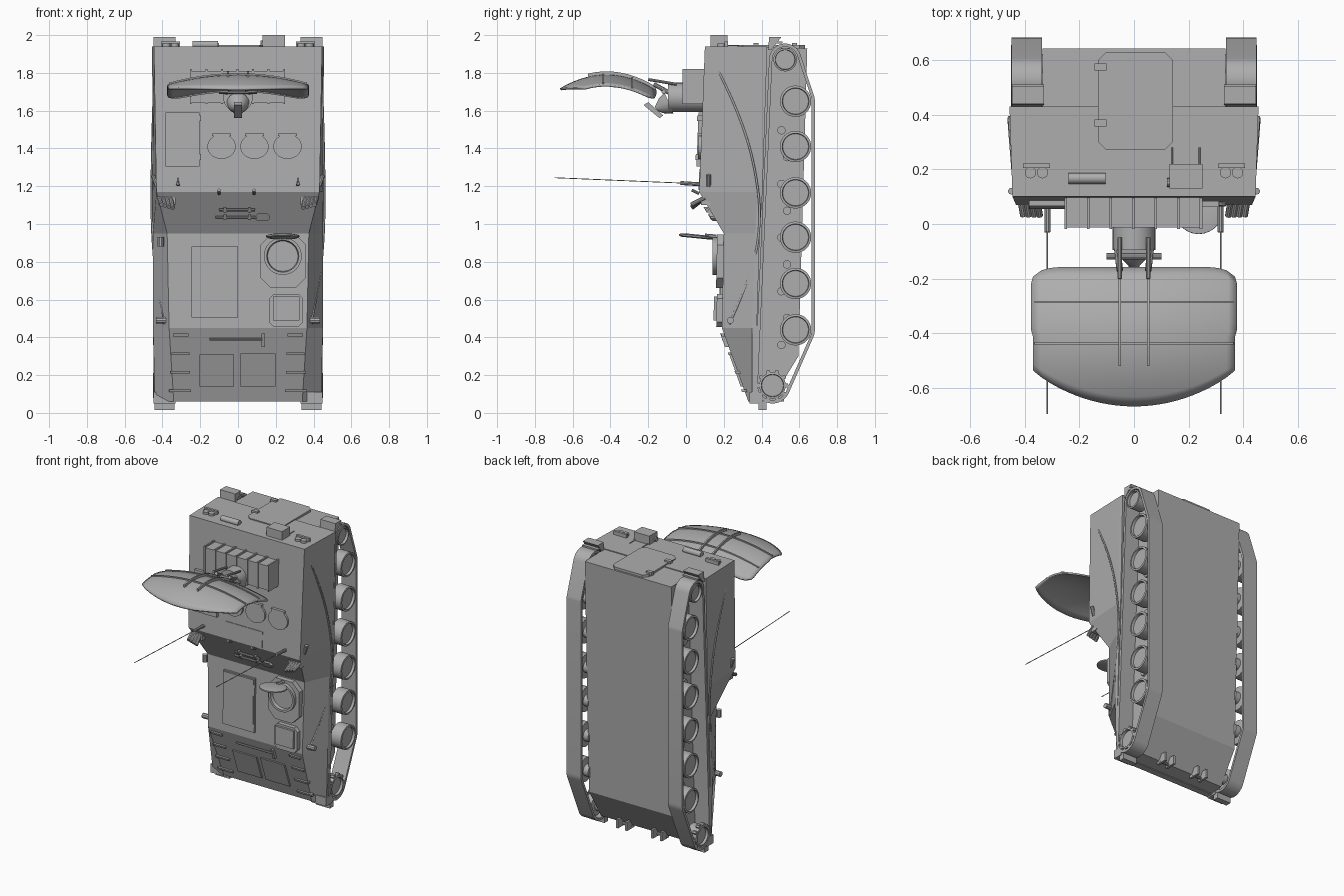
import bpy, bmesh, math
from mathutils import Vector

if "Cube" in bpy.data.objects:
    bpy.data.objects.remove(bpy.data.objects["Cube"])

grey = bpy.data.materials.new("primer_grey")
grey.use_nodes = True
COLOUR = (0.42, 0.42, 0.42, 1)
grey.diffuse_color = COLOUR
grey.node_tree.nodes["Principled BSDF"].inputs["Base Color"].default_value = COLOUR


def finish(name, bm, smooth=False):
    bmesh.ops.recalc_face_normals(bm, faces=bm.faces)
    me = bpy.data.meshes.new(name)
    bm.to_mesh(me)
    bm.free()
    me.materials.append(grey)
    ob = bpy.data.objects.new(name, me)
    bpy.context.collection.objects.link(ob)
    if smooth:
        bpy.ops.object.select_all(action='DESELECT')
        ob.select_set(True)
        bpy.context.view_layer.objects.active = ob
        bpy.ops.object.shade_smooth_by_angle(angle=math.radians(35))
    return ob


def loft(name, rings, smooth=False, closed=False):
    """Skin a list of equal point rings, capped unless closed."""
    bm = bmesh.new()
    vs = [[bm.verts.new(p) for p in r] for r in rings]
    n = len(vs[0])
    pairs = list(zip(vs, vs[1:])) + ([(vs[-1], vs[0])] if closed else [])
    for a, b in pairs:
        for i in range(n):
            j = (i + 1) % n
            bm.faces.new((a[i], a[j], b[j], b[i]))
    if not closed:
        bm.faces.new(vs[0])
        bm.faces.new(vs[-1])
    return finish(name, bm, smooth)


def box(name, x0, x1, y0, y1, z0, z1):
    ring = lambda z: [(x0, y0, z), (x1, y0, z), (x1, y1, z), (x0, y1, z)]
    return loft(name, [ring(z0), ring(z1)])


def turned(name, start, end, profile, n=24):
    """Lathe along start-end; profile holds (fraction, radius)."""
    a, b = Vector(start), Vector(end)
    q = (b - a).to_track_quat('Z', 'Y')
    rings = [[a.lerp(b, t) + q @ Vector((r * math.cos(k * math.tau / n), r * math.sin(k * math.tau / n), 0))
              for k in range(n)] for t, r in profile]
    return loft(name, rings, True)


def rod(name, a, b, r, n=10):
    return turned(name, a, b, [(0, r), (1, r)], n)


# Hull stations: z, roof y, roof half width, side half width, side lower y
STATIONS = [(0.06, 0.33, 0.34, 0.44, 0.375), (0.45, 0.19, 0.365, 0.45, 0.375), (0.95, 0.2, 0.375, 0.45, 0.39),
            (1.17, 0.07, 0.432, 0.45, 0.405), (1.94, 0.1, 0.445, 0.455, 0.43)]


def roof(z):
    for a, b in zip(STATIONS, STATIONS[1:]):
        if z <= b[0]:
            return a[1] + (b[1] - a[1]) * (z - a[0]) / (b[0] - a[0])
    return STATIONS[-1][1]


def plate(name, pts, h):
    """Outline of (x, z) points laid on the roof with height h."""
    return loft(name, [[(x, roof(z) + d, z) for x, z in pts] for d in (0.012, -h)])


def rect(x0, x1, z0, z1, c=0.0):
    if not c:
        return [(x0, z0), (x1, z0), (x1, z1), (x0, z1)]
    return [(x0 + c, z0), (x1 - c, z0), (x1, z0 + c), (x1, z1 - c),
            (x1 - c, z1), (x0 + c, z1), (x0, z1 - c), (x0, z0 + c)]


def disc(cx, cz, rx, rz, n=28):
    return [(cx + rx * math.cos(k * math.tau / n), cz + rz * math.sin(k * math.tau / n)) for k in range(n)]


# Upper and lower hull
loft("upper_hull", [[(-wr, y, z), (wr, y, z), (ws, ys - 0.025, z), (ws, ys, z), (-ws, ys, z), (-ws, ys - 0.025, z)]
                    for z, y, wr, ws, ys in STATIONS])
belly = [(0.34, 0.06), (0.46, 0.08), (0.595, 0.3), (0.642, 1.93), (0.4, 1.935)]
loft("lower_hull", [[(x, y, z) for y, z in belly] for x in (-0.335, 0.335)])

# Running gear: y, z, wheel radius
WHEELS = [(0.458, 0.145, 0.07), (0.525, 1.87, 0.062)] + [(0.58, z, 0.083) for z in (0.44, 0.685, 0.93, 1.165, 1.41, 1.65)]
LINKS = [(0.458, 0.145, 0.095), (0.525, 1.87, 0.085), (0.58, 0.44, 0.102), (0.58, 1.65, 0.102)]
for s, side in ((-1, "right"), (1, "left")):
    for i, (y, z, r) in enumerate(WHEELS):
        turned(f"{side}_wheel_{i}", (s * 0.325, y, z), (s * 0.448, y, z),
               [(0, r * 0.5), (0.3, r * 0.5), (0.35, r), (1, r), (1.02, r * 0.85), (0.88, r * 0.82), (0.88, r * 0.3)], 32)
    rings = []
    for k in range(96):
        a = k * math.tau / 96
        c, d = math.cos(a), math.sin(a)
        y, z, r = max(LINKS, key=lambda w: w[0] * c + w[1] * d + w[2])
        rings.append([(s * x, y + q * c, z + q * d) for x, q in
                      ((0.337, r), (0.448, r), (0.448, r - 0.017), (0.337, r - 0.017))])
    loft(f"{side}_track", rings, True, True)
    for k in range(10):
        a = (s * 0.33, 0.505 + 0.03 * (k % 2), 0.36 + 0.142 * k)
        rod(f"{side}_boss_{k}", a, (s * 0.35, a[1], a[2]), 0.022, 16)
    # Sprocket teeth
    for k in range(10):
        a = k * math.tau / 10
        y, z = 0.458 + 0.075 * math.cos(a), 0.145 + 0.075 * math.sin(a)
        rod(f"{side}_tooth_{k}", (s * 0.42, y, z), (s * 0.446, y, z), 0.012, 6)
    # Fenders at both ends
    x0, x1 = sorted((s * 0.33, s * 0.447))
    box(f"{side}_rear_flap", x0, x1, 0.445, 0.51, 1.955, 1.965)
    loft(f"{side}_rear_guard", [[(x, 0.435, 1.92), (x, 0.45, 1.92), (x, 0.505, 1.99), (x, 0.44, 1.99)] for x in (x0, x1)])
    box(f"{side}_front_guard", x0, x1, 0.335, 0.405, 0.05, 0.11)
    box(f"{side}_front_flap", x0 + 0.005, x1 - 0.005, 0.385, 0.425, 0.015, 0.06)
    # Tow cable along the side
    cable = bpy.data.curves.new(f"{side}_tow_cable", 'CURVE')
    cable.dimensions = '3D'
    cable.bevel_depth = 0.006
    cable.bevel_resolution = 1
    sp = cable.splines.new('NURBS')
    path = [(0.14, 1.87), (0.2, 1.76), (0.32, 1.5), (0.38, 1.22), (0.4, 1.0), (0.35, 0.72), (0.25, 0.52), (0.23, 0.47)]
    sp.points.add(len(path) - 1)
    for p, (y, z) in zip(sp.points, path):
        t = min(1, max(0, (y - roof(z)) / (0.39 - roof(z))))
        w = 0.37 if z < 0.95 else 0.37 + 0.065 * min(1, (z - 0.95) / 0.22)
        p.co = (s * (w + (0.458 - w) * t), y, z, 1)
    sp.use_endpoint_u = True
    cable.materials.append(grey)
    bpy.context.collection.objects.link(bpy.data.objects.new(f"{side}_tow_cable", cable))
    rod(f"{side}_cable_hook", (s * 0.38, 0.235, 0.49), (s * 0.435, 0.235, 0.49), 0.018)
    rod(f"{side}_lifting_eye", (s * 0.43, 0.12, 1.2), (s * 0.45, 0.12, 1.26), 0.012)
    # Smoke launchers
    for k in range(4):
        x = s * (0.345 + 0.02 * k)
        rod(f"{side}_smoke_tube_{k}", (x + s * 0.012, 0.1, 1.14), (x, 0.03, 1.085 + 0.006 * k), 0.012)
    box(f"{side}_smoke_rack", *sorted((s * 0.33, s * 0.42)), 0.08, 0.13, 1.1, 1.14)
    # Aerial
    rod(f"{side}_aerial_base", (s * 0.317, 0.08, 1.21), (s * 0.317, -0.03, 1.217), 0.011)
    rod(f"{side}_aerial", (s * 0.317, -0.03, 1.217), (s * 0.317, -0.695, 1.245), 0.0025, 6)
    # Glacis ribs, lower brackets, rear lamps
    for k in range(4):
        x0, x1 = sorted((s * (0.25 + 0.004 * k), s * (0.365 - 0.007 * k)))
        plate(f"{side}_glacis_rib_{k}", rect(x0, x1, 0.11 + 0.098 * k, 0.125 + 0.098 * k), 0.016)
    for k in (0.1, 0.17):
        box(f"{side}_tow_bracket", s * k - 0.008, s * k + 0.008, 0.44, 0.52, 0.06, 0.12)
    rod(f"{side}_tow_pin", (s * 0.09, 0.465, 0.075), (s * 0.18, 0.465, 0.075), 0.01)
    box(f"{side}_lamp_box", s * 0.357 - 0.05, s * 0.357 + 0.05, 0.205, 0.222, 1.93, 1.965)
    for k in (-0.022, 0.022):
        rod(f"{side}_rear_lamp", (s * 0.357 + k, 0.188, 1.93), (s * 0.357 + k, 0.188, 1.955), 0.021, 16)

# Roof hatches and panels
for x in (-0.087, 0.087, 0.262):
    plate("round_hatch", disc(x, 1.41, 0.075, 0.066), 0.014)
    plate("round_hatch_hinge", rect(x - 0.05, x + 0.05, 1.465, 1.48), 0.02)
plate("side_hatch", rect(-0.385, -0.205, 1.305, 1.59), 0.02)
for z in (1.34, 1.545):
    plate("side_hatch_hinge", rect(-0.22, -0.195, z, z + 0.03), 0.026)
plate("roof_panel", rect(-0.145, 0.14, 1.18, 1.29), 0.004)
plate("engine_cover", rect(-0.245, 0.0, 0.505, 0.88), 0.012)
plate("engine_cover_panel", rect(-0.237, -0.008, 0.513, 0.872), 0.016)
plate("glacis_panel_right", rect(-0.205, -0.02, 0.14, 0.31), 0.012)
plate("glacis_panel_left", rect(0.012, 0.198, 0.14, 0.315), 0.012)

# Driver's cupola, lid and front box
plate("cupola_base", rect(0.12, 0.36, 0.66, 0.945, 0.055), 0.035)
turned("cupola_ring", (0.237, 0.2, 0.83), (0.237, 0.14, 0.83), [(0, 0.1), (1, 0.1), (1, 0.085), (0.6, 0.08)], 32)
turned("cupola_lid", (0.237, 0.05, 0.925), (0.237, 0.052, 0.945),
       [(0, 0.075), (0.3, 0.088), (0.7, 0.088), (1, 0.06)], 28)
rod("lid_arm", (0.237, 0.16, 0.93), (0.237, 0.1, 0.935), 0.015)
plate("front_box", rect(0.165, 0.345, 0.455, 0.63, 0.025), 0.03)
plate("front_box_lid", rect(0.185, 0.325, 0.49, 0.615), 0.045)
rod("side_lamp", (-0.41, 0.22, 0.88), (-0.41, 0.22, 0.93), 0.017)

# Tools
for z, x0, x1 in ((1.075, -0.1, 0.09), (1.035, -0.12, 0.1)):
    rod("tool_handle", (x0, roof(z) - 0.015, z), (x1, roof(z) - 0.015, z), 0.008)
    for x in (-0.07, 0.06):
        plate("tool_clip", rect(x - 0.008, x + 0.008, z - 0.014, z + 0.014), 0.025)
plate("shovel_blade", rect(0.09, 0.17, 1.015, 1.055, 0.014), 0.02)
rod("pick_handle", (-0.15, roof(0.39) - 0.015, 0.39), (0.13, roof(0.39) - 0.015, 0.39), 0.007)
plate("pick_head", rect(0.125, 0.142, 0.35, 0.42), 0.02)
for x in (-0.1, 0.085):
    rod("roof_handle", (x, 0.07, 1.16), (x, 0.03, 1.18), 0.008)

# Radar housing and mast
box("radar_housing", -0.255, 0.25, -0.012, 0.11, 1.64, 1.81)
for k in range(7):
    x = -0.25 + 0.0825 * k
    box("housing_rib", x - 0.005, x + 0.005, -0.018, 0.1, 1.635, 1.82)
rod("mast", (0, 0.09, 1.67), (0, -0.095, 1.67), 0.078, 28)
rod("mast_axle", (-0.1, -0.118, 1.7), (0.1, -0.118, 1.7), 0.012)
turned("feed_cone", (0, -0.09, 1.64), (0, -0.16, 1.61), [(0, 0.06), (0.5, 0.045), (1, 0.012)], 16)
loft("feed_horn", [[(x, -0.225, 1.63), (x, -0.2, 1.645), (x, -0.12, 1.575), (x, -0.14, 1.56)] for x in (-0.02, 0.02)])


# Curved reflector
def bowl(x, y):
    return 1.785 - 0.055 * (x / 0.38) ** 2 - 0.075 * ((y + 0.42) / 0.25) ** 2


bm = bmesh.new()
COLS, ROWS = 24, 14
grid = []
for i in range(COLS + 1):
    u = -1 + 2 * i / COLS
    tip = -0.535 - 0.13 * (1 - u * u) ** 0.9
    back = -0.16 - 0.035 * abs(u) ** 12
    col = []
    for j in range(ROWS + 1):
        y = back + (tip - back) * j / ROWS
        x = u * (0.375 if 0 < j < 9 else 0.368)
        col.append(bm.verts.new((x, y, bowl(x, y))))
    grid.append(col)
for a, b in zip(grid, grid[1:]):
    for j in range(ROWS):
        bm.faces.new((a[j], b[j], b[j + 1], a[j + 1]))
mod = finish("reflector", bm, True).modifiers.new("thickness", 'SOLIDIFY')
mod.thickness = 0.012
mod.offset = 0

# Reflector seams and support arms
for y in (-0.285, -0.437):
    strip = [k * 0.0365 for k in range(-10, 11)]
    loft("reflector_seam", [[(x, y - 0.004, bowl(x, y)), (x, y + 0.004, bowl(x, y)),
                             (x, y + 0.004, bowl(x, y) + 0.014), (x, y - 0.004, bowl(x, y) + 0.014)] for x in strip])
for x in (-0.052, 0.052):
    ys = [-0.16 - 0.036 * k for k in range(11)]
    loft("reflector_arm", [[(x - 0.005, y, bowl(x, y)), (x + 0.005, y, bowl(x, y)),
                            (x + 0.005, y, bowl(x, y) + 0.024), (x - 0.005, y, bowl(x, y) + 0.024)] for y in ys])
    rod("arm_strut", (x, -0.17, 1.74), (x * 1.2, -0.08, 1.69), 0.012)
    rod("arm_brace", (x, -0.2, 1.765), (x, -0.05, 1.74), 0.008)

# Rear door and fittings
loft("rear_door", [[(x, y, z) for x, y in rect(-0.132, 0.143, 0.272, 0.63, 0.03)] for z in (1.93, 1.947)])
for y in (0.37, 0.575):
    box("door_hinge", -0.145, -0.1, y - 0.013, y + 0.013, 1.935, 1.958)
rod("rear_canister", (-0.24, 0.167, 1.95), (-0.105, 0.167, 1.95), 0.02, 16)
box("rear_box", 0.13, 0.25, 0.13, 0.22, 1.935, 2.0)
rod("rear_box_cap", (0.12, 0.152, 1.955), (0.14, 0.152, 1.955), 0.016)
for x in (0.14, 0.24):
    rod("rear_box_stay", (x, 0.21, 1.945), (x, 0.28, 1.945), 0.003, 6)
